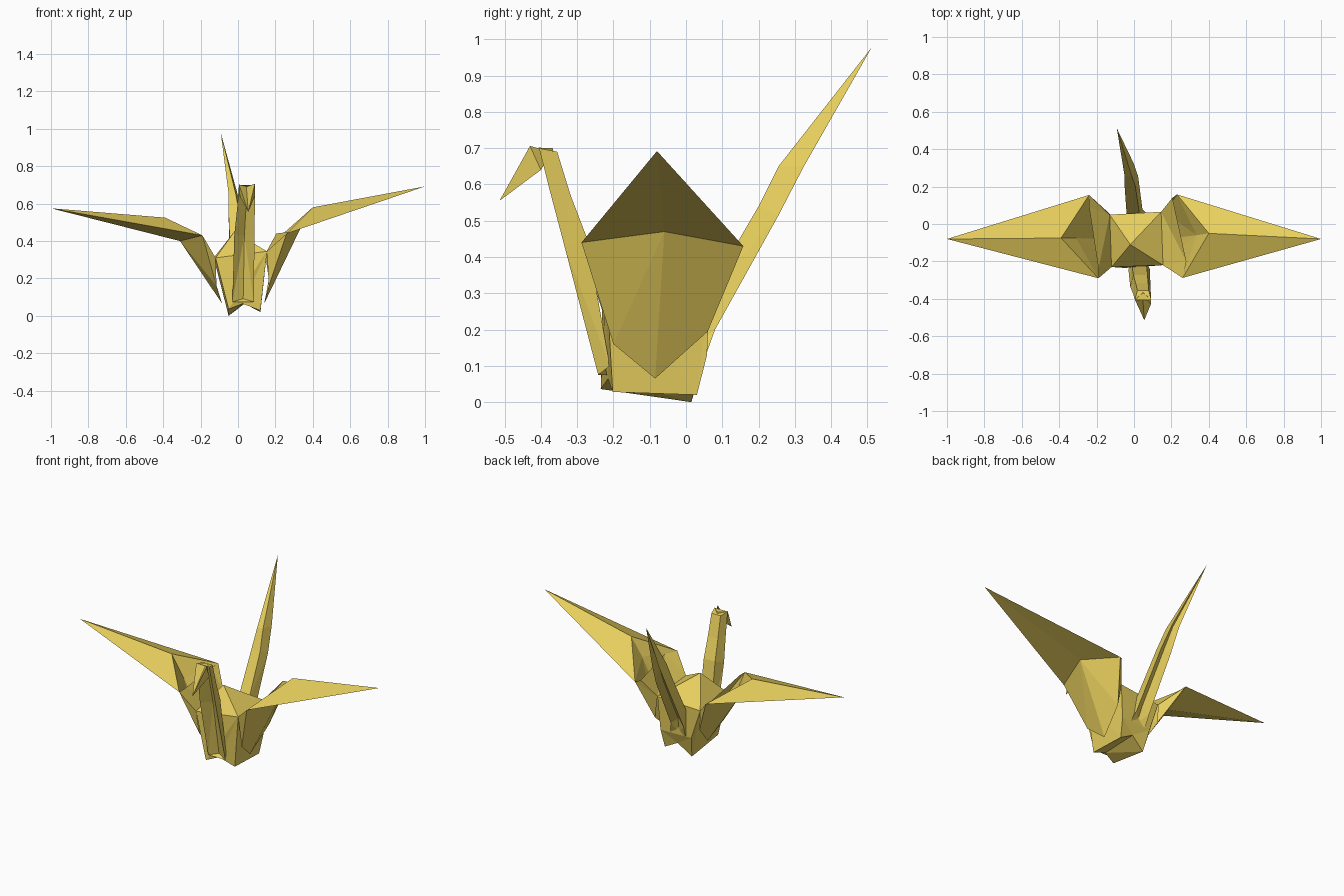
import bpy, bmesh
from mathutils import Vector

if "Cube" in bpy.data.objects:
    bpy.data.objects.remove(bpy.data.objects["Cube"])

paper = bpy.data.materials.new("yellow_paper")
paper.diffuse_color = (0.80, 0.62, 0.11, 1)
paper.use_nodes = True
paper.node_tree.nodes["Principled BSDF"].inputs["Base Color"].default_value = paper.diffuse_color


def sheet(name, verts, faces):
    """Flat-shaded folded paper from a few corner points."""
    bm = bmesh.new()
    vs = [bm.verts.new(v) for v in verts]
    for f in faces:
        bm.faces.new([vs[i] for i in f])
    bmesh.ops.triangulate(bm, faces=[f for f in bm.faces if len(f.verts) > 3])
    bmesh.ops.recalc_face_normals(bm, faces=bm.faces)
    me = bpy.data.meshes.new(name)
    bm.to_mesh(me)
    bm.free()
    ob = bpy.data.objects.new(name, me)
    me.materials.append(paper)
    bpy.context.collection.objects.link(ob)
    return ob


def loft(name, rings, tip=None):
    """Join equal-length rings of points, closing to a tip if given."""
    n = len(rings[0])
    verts = [p for r in rings for p in r]
    faces = [(r * n + i, r * n + (i + 1) % n, (r + 1) * n + (i + 1) % n, (r + 1) * n + i)
             for r in range(len(rings) - 1) for i in range(n)]
    last = (len(rings) - 1) * n
    faces.append(tuple(range(n)))
    if tip:
        verts.append(tip)
        faces += [(last + i, last + (i + 1) % n, len(verts) - 1) for i in range(n)]
    else:
        faces.append(tuple(range(last, last + n)))
    return sheet(name, verts, faces)


# Body: rim corners (front left, front right, back right, back left)
rim = [(-0.12, -0.23, 0.31), (0.155, -0.22, 0.345), (0.145, 0.065, 0.33), (-0.13, 0.05, 0.31)]
# keels along the bottom and the shallow valley between them
keel = [(-0.05, -0.235, 0.036), (0.12, -0.202, 0.028), (0.12, 0.03, 0.02), (-0.05, 0.015, 0.0)]
valley = [(0.025, -0.215, 0.065), (0.035, 0.03, 0.065)]
back_fold = [(0.13, 0.058, 0.13), (-0.07, 0.05, 0.13)]
sheet("body", rim + keel + valley + back_fold, [
    (0, 1, 5, 8, 4), (1, 2, 10, 6, 5), (3, 0, 4, 7, 11),
    (2, 3, 11, 10), (10, 11, 7, 9, 6), (4, 8, 9, 7), (8, 5, 6, 9)])

# Raised back: low pyramid on the rim
sheet("back_hump", rim + [(-0.02, -0.11, 0.45)], [(i, (i + 1) % 4, 4) for i in range(4)])

# Wings: tip, front corner, back corner, top ridge, lower fold
wings = {
    "left": dict(tip=(-1, -0.08, 0.575), front=(-0.19, -0.29, 0.43), back=(-0.24, 0.155, 0.42),
                 ridge=(-0.39, -0.075, 0.525), fold=(-0.31, -0.075, 0.40),
                 low=[(-0.115, -0.2, 0.16), (-0.085, -0.085, 0.065), (-0.125, 0.05, 0.195)],
                 lip=[(-0.19, -0.24, 0.43), (-0.24, 0.09, 0.42)], edge=(rim[0], rim[3])),
    "right": dict(tip=(1, -0.08, 0.692), front=(0.26, -0.288, 0.44), back=(0.23, 0.158, 0.43),
                  ridge=(0.40, -0.05, 0.58), fold=(0.335, -0.06, 0.47),
                  low=[(0.165, -0.2, 0.16), (0.14, -0.085, 0.065), (0.165, 0.06, 0.195)],
                  lip=[(0.28, -0.2, 0.45), (0.205, 0.14, 0.44)], edge=(rim[1], rim[2])),
}
for side, w in wings.items():
    sheet(side + "_wing", [w["tip"], w["front"], w["back"], w["ridge"], w["fold"]],
          [(0, 1, 3), (0, 3, 2), (0, 4, 1), (0, 2, 4), (1, 4, 3), (3, 4, 2)])
    # outer panel hanging from the wing root to the keel
    sheet(side + "_wing_root", [w["front"], w["fold"], w["back"]] + w["low"],
          [(0, 1, 4, 3), (1, 2, 5, 4)])
    # inner panel sloping down to the body rim
    sheet(side + "_inner_panel", [w["front"], w["lip"][0], w["lip"][1], w["back"], *w["edge"]],
          [(0, 1, 4), (1, 2, 5, 4), (2, 3, 5)])
    # narrow folds closing the pocket at front and back
    sheet(side + "_side_folds", [w["front"], w["edge"][0], w["low"][0],
                                 w["back"], w["edge"][1], w["low"][2]], [(0, 1, 2), (3, 4, 5)])


# Neck: channel with a deep front valley, lofted upward
def neck_ring(xl, xr, yf, yb, z, zb):
    xm = (xl + xr) / 2
    return [(xl, yf, z), (xm, yf + (yb - yf) * 0.75, z), (xr, yf, z),
            (xm + (xr - xl) * 0.35, yb, zb), (xm - (xr - xl) * 0.35, yb, zb)]


loft("neck", [neck_ring(-0.03, 0.085, -0.242, -0.21, 0.075, 0.10),
              neck_ring(-0.02, 0.088, -0.335, -0.272, 0.43, 0.45),
              neck_ring(-0.005, 0.09, -0.372, -0.318, 0.57, 0.57),
              neck_ring(0.005, 0.092, -0.405, -0.355, 0.70, 0.69)])

# Head: bent-down beak
sheet("head", [(0.005, -0.405, 0.703), (0.09, -0.43, 0.706), (0.045, -0.37, 0.69),
               (0.01, -0.40, 0.64), (0.09, -0.40, 0.64), (0.055, -0.514, 0.555)],
      [(0, 2, 5), (2, 1, 5), (0, 5, 3), (1, 4, 5), (0, 3, 2), (1, 2, 4)])


# Tail: tapering blade with a fold beneath
def tail_ring(xl, xr, upper, lower):
    (yu, zu), (yl, zl) = upper, lower
    xm = (xl + xr) / 2
    mid = Vector((xm, yl * 0.6 + yu * 0.4, zl * 0.6 + zu * 0.4))
    return [(xl, yl, zl), tuple(mid), (xr, yl, zl), (xr - (xr - xl) * 0.2, yu, zu),
            (xl, yu, zu)]


loft("tail", [tail_ring(-0.035, 0.07, (0.03, 0.16), (0.055, 0.13)),
              tail_ring(-0.04, 0.045, (0.06, 0.30), (0.08, 0.20)),
              tail_ring(-0.05, 0.022, (0.20, 0.54), (0.255, 0.515)),
              tail_ring(-0.05, -0.002, (0.255, 0.65), (0.325, 0.65))],
     tip=(-0.092, 0.512, 0.978))
